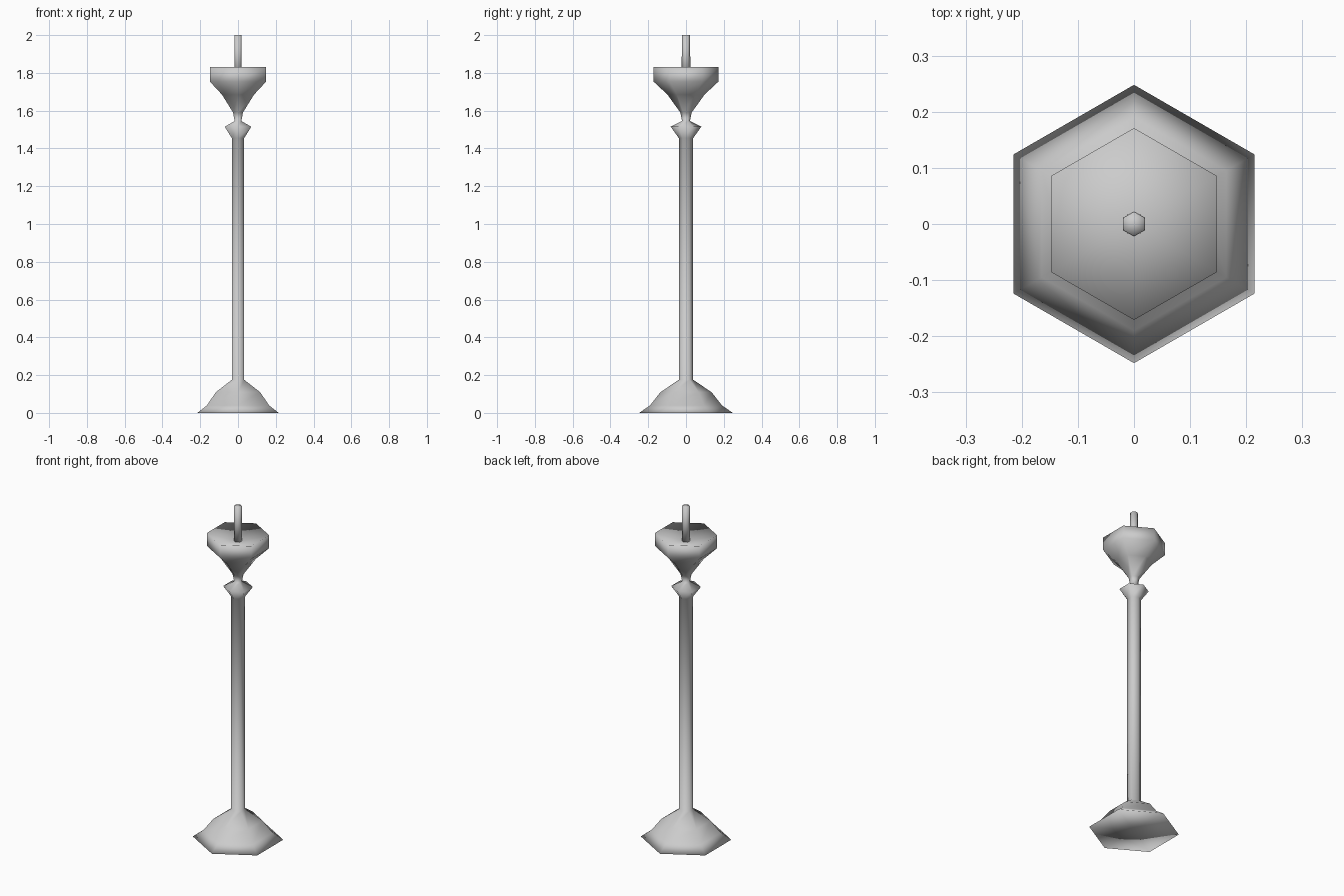
import bpy, bmesh, math

if "Cube" in bpy.data.objects:
    bpy.data.objects.remove(bpy.data.objects["Cube"])

SIDES = 6

grey = bpy.data.materials.new("plain_grey")
grey.use_nodes = True
grey.diffuse_color = (0.6, 0.6, 0.6, 1)
grey.node_tree.nodes["Principled BSDF"].inputs["Base Color"].default_value = (0.6, 0.6, 0.6, 1)


def lathe(name, profile):
    """Turn a (radius, z) profile into a closed six-sided solid, corners on +y and -y."""
    bm = bmesh.new()
    rings = []
    for r, z in profile:
        if r == 0:
            rings.append([bm.verts.new((0, 0, z))] * SIDES)
            continue
        angles = [math.pi / 2 + math.tau * i / SIDES for i in range(SIDES)]
        rings.append([bm.verts.new((r * math.cos(a), r * math.sin(a), z)) for a in angles])
    for low, high in zip(rings, rings[1:]):
        for i in range(SIDES):
            j = (i + 1) % SIDES
            corners = dict.fromkeys([low[i], low[j], high[j], high[i]])
            bm.faces.new(list(corners)).smooth = True
    bmesh.ops.recalc_face_normals(bm, faces=bm.faces)
    mesh = bpy.data.meshes.new(name)
    bm.to_mesh(mesh)
    bm.free()
    mesh.materials.append(grey)
    obj = bpy.data.objects.new(name, mesh)
    bpy.context.collection.objects.link(obj)
    return obj


# Flared foot, long shaft, collar and shallow dished cup in one turned piece
lathe("candle_stand", [
    (0, 0), (0.248, 0), (0.19, 0.04), (0.135, 0.11), (0.038, 0.175),
    (0.038, 1.455), (0.081, 1.515), (0.021, 1.545),
    (0.03, 1.59), (0.098, 1.685), (0.171, 1.753), (0.171, 1.83), (0, 1.785),
])

# Candle standing in the cup
lathe("candle", [(0, 1.775), (0.023, 1.775), (0.022, 2.0), (0, 2.0)])
